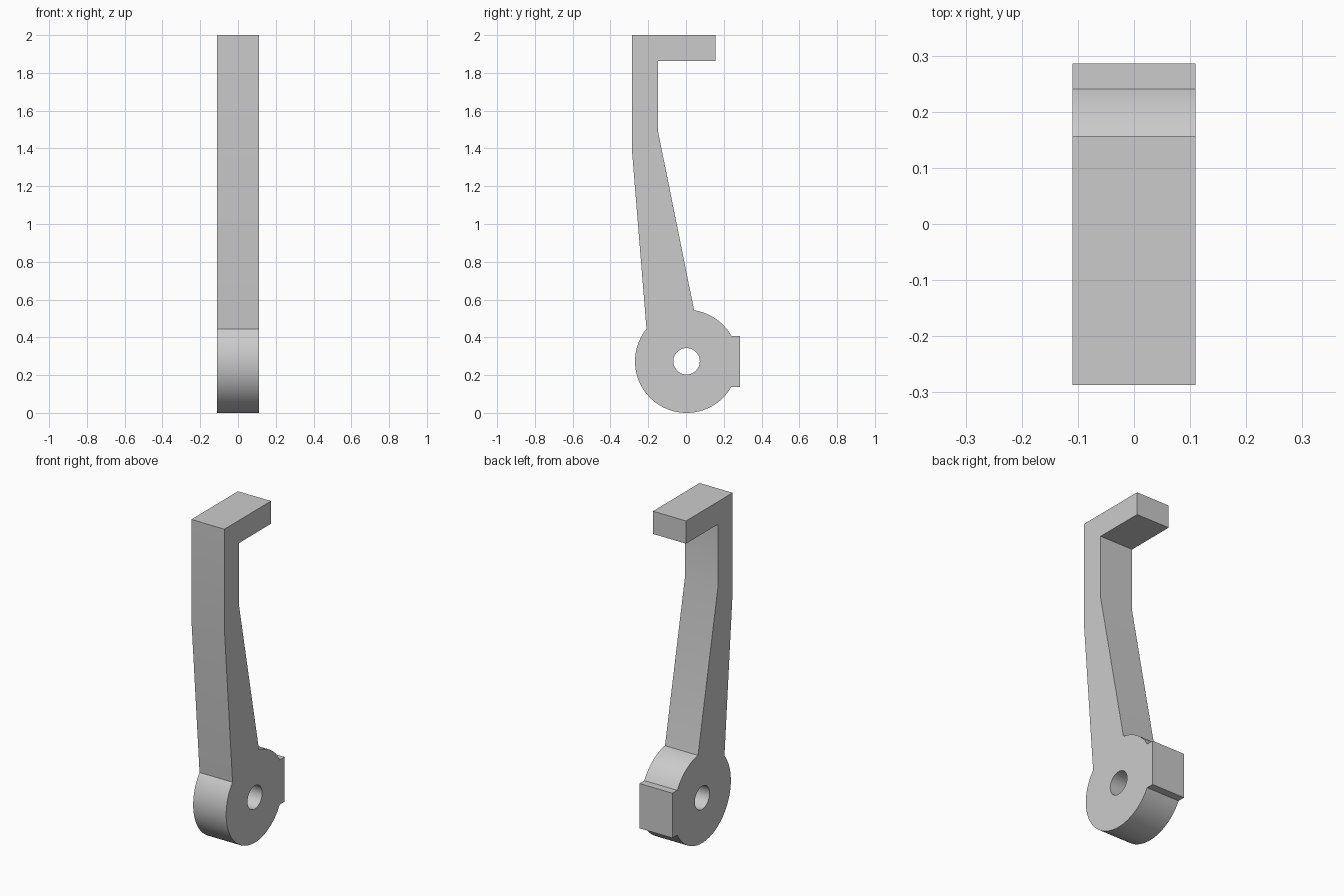
import bpy
import bmesh
from math import asin, cos, sin, pi, radians
from mathutils import Matrix, Vector

cube = bpy.data.objects.get("Cube")
if cube:
    bpy.data.objects.remove(cube, do_unlink=True)

HALF_WIDTH = 0.11
CY, CZ, R = 0.003, 0.273, 0.273     # round hub
HOLE_R = 0.07


def arc(radius, start, end, steps):
    """Points (y, z) around the hub centre, both ends included."""
    return [(CY + radius * cos(start + (end - start) * i / steps),
             CZ + radius * sin(start + (end - start) * i / steps))
            for i in range(steps + 1)]


# Grey material
grey = bpy.data.materials.new("grey")
grey.use_nodes = True
colour = (0.6, 0.6, 0.6, 1)
grey.diffuse_color = colour
grey.node_tree.nodes["Principled BSDF"].inputs["Base Color"].default_value = colour

# Side outline: hooked arm, round hub and square tab
tab = asin(0.135 / R)
arm_back = radians(81.6)
arm_front = radians(141)
outline = [(-0.287, 1.4), (-0.287, 2), (0.157, 2), (0.157, 1.863),
           (-0.147, 1.863), (-0.147, 1.485)]
outline += arc(R, arm_back, tab, 16)
outline += [(0.286, CZ + 0.135), (0.286, CZ - 0.135)]
outline += arc(R, -tab, arm_front - 2 * pi, 48)
hole = arc(HOLE_R, 0, 2 * pi, 48)[:-1]

# Fill between outline and hole, then extrude across the width
bm = bmesh.new()
edges = []
for loop in (outline, hole):
    verts = [bm.verts.new((-HALF_WIDTH, y, z)) for y, z in loop]
    edges += [bm.edges.new((verts[i - 1], v)) for i, v in enumerate(verts)]
bmesh.ops.triangle_fill(bm, use_beauty=True, edges=edges)
side = bmesh.ops.extrude_face_region(bm, geom=bm.faces[:], use_keep_orig=True)
moved = [g for g in side["geom"] if isinstance(g, bmesh.types.BMVert)]
bmesh.ops.translate(bm, verts=moved, vec=(2 * HALF_WIDTH, 0, 0))
bmesh.ops.recalc_face_normals(bm, faces=bm.faces[:])

mesh = bpy.data.meshes.new("lever_arm")
bm.to_mesh(mesh)
bm.free()
mesh.materials.append(grey)
lever = bpy.data.objects.new("lever_arm", mesh)
bpy.context.collection.objects.link(lever)

# Smooth hub and hole, sharp corners
bpy.ops.object.select_all(action="DESELECT")
lever.select_set(True)
bpy.context.view_layer.objects.active = lever
bpy.ops.object.shade_smooth_by_angle(angle=radians(30))
